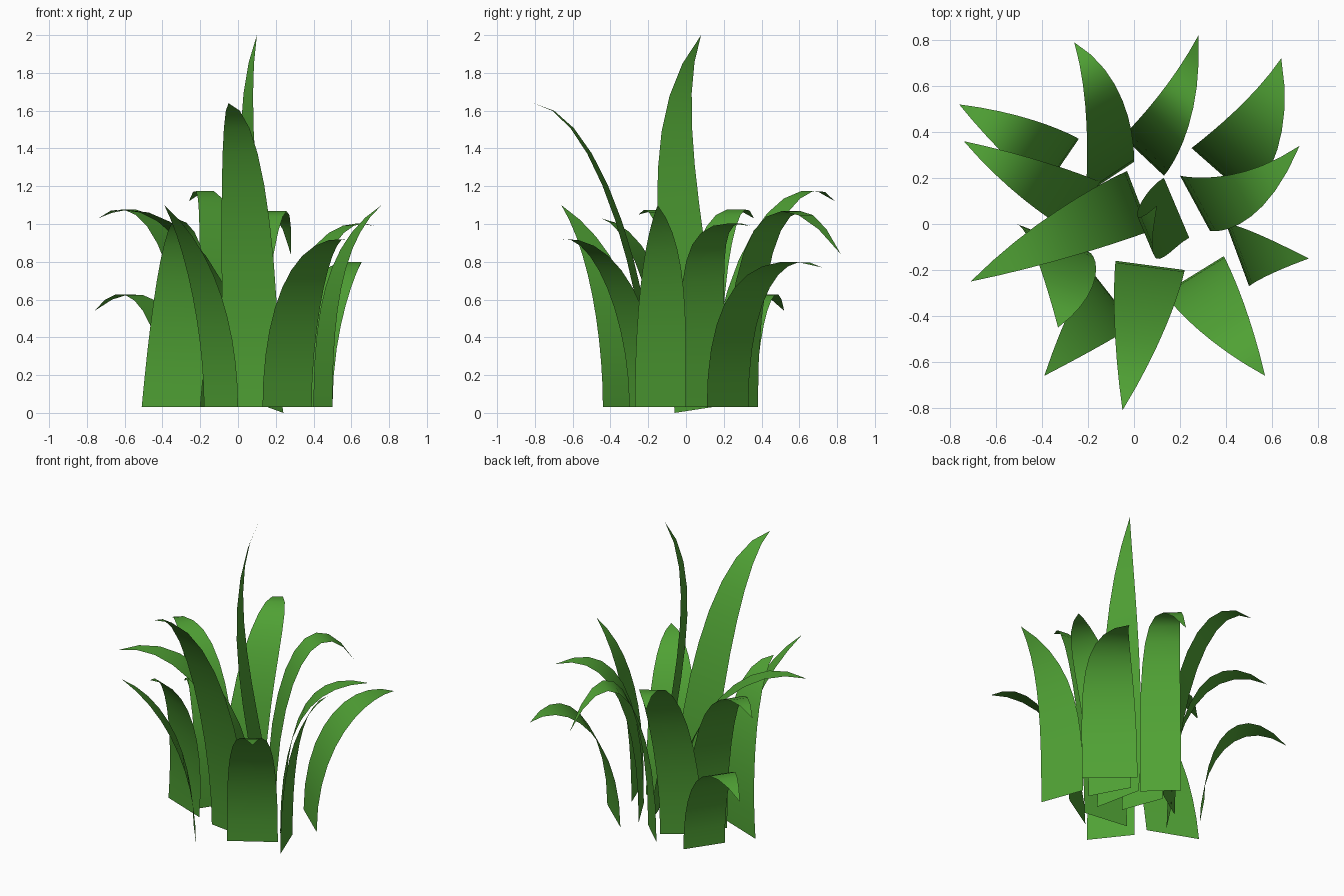
import bpy
from mathutils import Vector

if "Cube" in bpy.data.objects:
    bpy.data.objects.remove(bpy.data.objects["Cube"])

green = bpy.data.materials.new("leaf_green")
green.diffuse_color = (0.08, 0.36, 0.035, 1)
green.use_nodes = True
green.node_tree.nodes["Principled BSDF"].inputs["Base Color"].default_value = green.diffuse_color

SEGMENTS = 10


def bezier(p, t):
    s = 1 - t
    return p[0]*s**3 + p[1]*(3*s*s*t) + p[2]*(3*s*t*t) + p[3]*t**3


def blade(name, path, width):
    """Flat tapering leaf: rungs along a curved path, closing to a point."""
    verts, faces = [], []
    for i in range(SEGMENTS):
        t = i / SEGMENTS
        centre = bezier(path, t)
        half = width * 0.5 * (1 - t**2.7)
        verts += [centre - half, centre + half]
    verts.append(path[3])
    for i in range(SEGMENTS - 1):
        a = 2 * i
        faces.append((a, a + 1, a + 3, a + 2))
    faces.append((2*SEGMENTS - 2, 2*SEGMENTS - 1, 2*SEGMENTS))
    mesh = bpy.data.meshes.new(name)
    mesh.from_pydata(verts, [], faces)
    mesh.materials.append(green)
    mesh.shade_smooth()
    obj = bpy.data.objects.new(name, mesh)
    bpy.context.collection.objects.link(obj)


# outer blades: base corner a, base corner b, height of the upright part, arch point, tip
BLADES = [
    ((-.24, .37), (-.39, .15), .45, (-.50, .38, .80), (-.76, .52, .54)),
    ((0, .27), (-.21, .13), .77, (-.08, .56, 1.37), (-.26, .79, 1.12)),
    ((-.05, .38), (.13, .21), .90, (.22, .48, 1.38), (.28, .82, .84)),
    ((.25, .33), (.50, .11), .60, (.60, .40, .90), (.64, .72, .77)),
    ((.20, .21), (.33, -.03), .72, (.49, .04, 1.08), (.72, .34, .99)),
    ((.40, 0), (.50, -.27), .48, (.49, -.11, .90), (.76, -.15, 1.10)),
    ((.39, -.14), (.13, -.30), .50, (.38, -.42, .95), (.57, -.66, .92)),
    ((-.08, -.16), (.22, -.20), .55, (.03, -.44, 1.60), (-.05, -.81, 1.64)),
    ((-.18, -.21), (0, -.44), .42, (-.19, -.41, .86), (-.39, -.66, 1.10)),
    ((-.03, .23), (.07, -.03), .65, (-.35, -.05, 1.20), (-.71, -.25, 1.05)),
    ((-.14, .18), (-.28, -.03), .80, (-.45, .19, 1.23), (-.74, .36, 1.03)),
]
for i, (a, b, z, arch, tip) in enumerate(BLADES):
    a, b = Vector((*a, .03)), Vector((*b, .03))
    base = (a + b) / 2
    path = [base, Vector((base.x, base.y, z)), Vector(arch), Vector(tip)]
    blade(f"outer_blade_{i + 1}", path, b - a)

# left blade, which leans sideways as it rises
blade("leaning_left_blade",
      [Vector(p) for p in ((-.355, -.06, .03), (-.31, -.07, .5), (-.26, -.24, 1.0), (-.33, -.45, 1.03))],
      Vector((.31, -.12, 0)))

# tall centre blade, its base edge slightly tilted
blade("tall_centre_blade",
      [Vector(p) for p in ((.185, .07, .02), (.10, .03, .7), (-.02, -.19, 1.55), (.10, .08, 2))],
      Vector((.11, -.26, -.04)))
